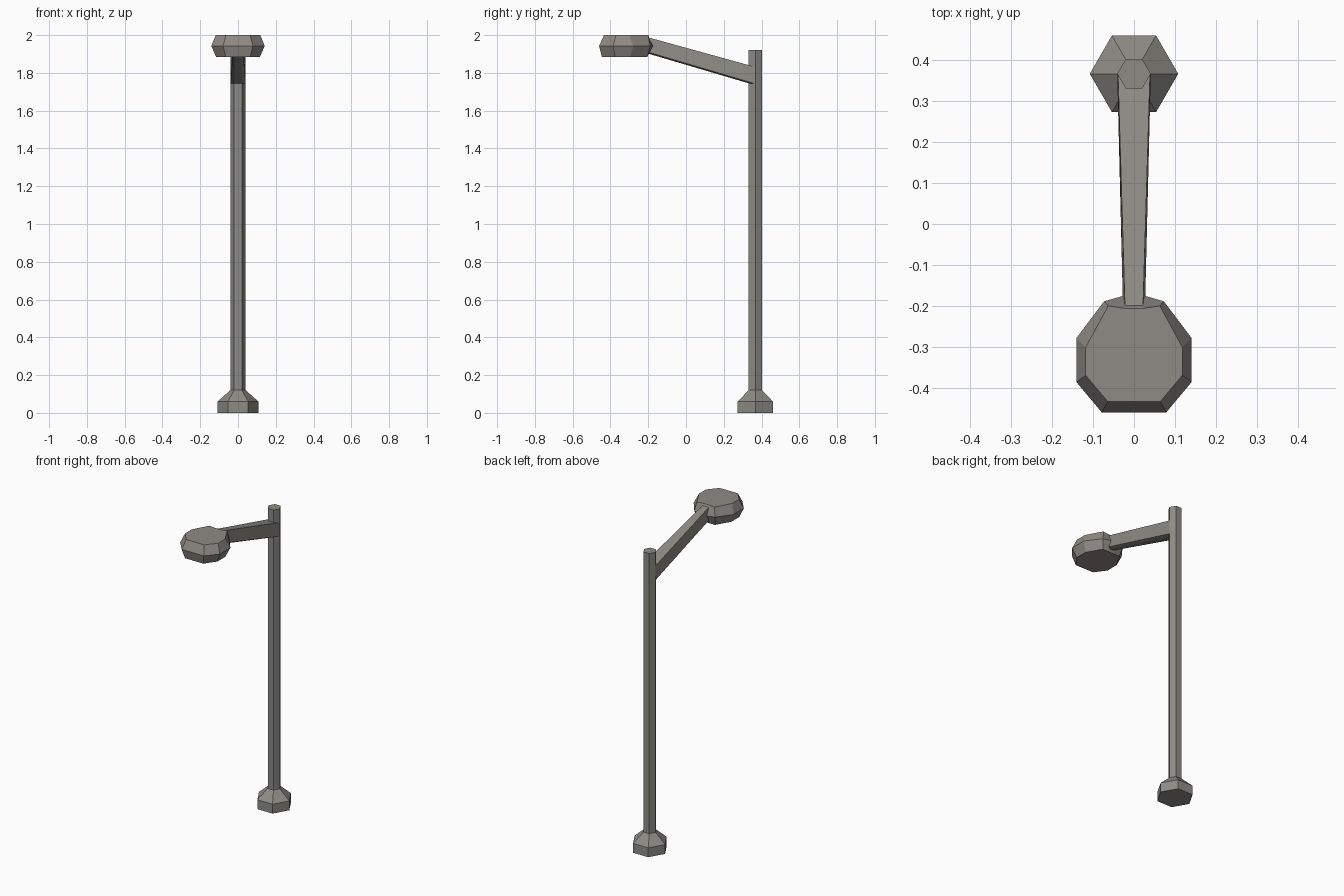
import bpy
from math import cos, sin, pi

if "Cube" in bpy.data.objects:
    bpy.data.objects.remove(bpy.data.objects["Cube"])


def paint(name, rgb):
    m = bpy.data.materials.new(name)
    m.diffuse_color = (*rgb, 1)
    m.use_nodes = True
    m.node_tree.nodes["Principled BSDF"].inputs["Base Color"].default_value = m.diffuse_color
    return m


post_paint = paint("dark_grey_green", (0.265, 0.26, 0.235))
lamp_paint = paint("dark_grey_brown", (0.275, 0.252, 0.235))


def loft(name, rings, mat):
    """Skin closed rings of equal length and cap both ends."""
    n = len(rings[0])
    verts = [v for r in rings for v in r]
    faces = [tuple(reversed(range(n)))]
    for k in range(len(rings) - 1):
        a, b = k * n, (k + 1) * n
        for i in range(n):
            j = (i + 1) % n
            faces.append((a + i, a + j, b + j, b + i))
    faces.append(tuple(range(len(verts) - n, len(verts))))
    me = bpy.data.meshes.new(name)
    me.from_pydata(verts, [], faces)
    me.materials.append(mat)
    ob = bpy.data.objects.new(name, me)
    bpy.context.collection.objects.link(ob)
    return ob


POLE_Y = 0.367


def hexagon(r, z):
    return [(r * cos(i * pi / 3), POLE_Y + r * sin(i * pi / 3), z) for i in range(6)]


def mirrored(half, z):
    """Full ring from its right half, listed front to back."""
    return [(x, y, z) for x, y in half] + [(-x, y, z) for x, y in reversed(half)]


# Flared foot and hexagonal pole in one skin
loft("pole_with_foot", [hexagon(0.108, 0), hexagon(0.108, 0.06),
                        hexagon(0.041, 0.12), hexagon(0.041, 1.92)], post_paint)


# Tapered arm rising forward from the pole
def arm_section(y, w_top, w_bot, bottom, top):
    return [(-w_bot, y, bottom + 0.008), (-w_bot / 2, y, bottom), (w_bot / 2, y, bottom),
            (w_bot, y, bottom + 0.008), (w_top, y, top), (-w_top, y, top)]


loft("arm", [arm_section(0.365, 0.039, 0.041, 1.735, 1.832),
             arm_section(-0.2, 0.022, 0.027, 1.902, 1.988)], post_paint)

# Faceted lamp head, widest at the middle
low = [(0.065, -0.445), (0.116, -0.375), (0.116, -0.295), (0.063, -0.205), (0.024, -0.205)]
mid = [(0.079, -0.46), (0.141, -0.386), (0.141, -0.279), (0.073, -0.189), (0.024, -0.175)]
high = [(0.064, -0.434), (0.118, -0.37), (0.118, -0.301), (0.063, -0.2), (0.024, -0.206)]
loft("lamp_head", [mirrored(low, 1.884), mirrored(mid, 1.943), mirrored(high, 2.0)], lamp_paint)
